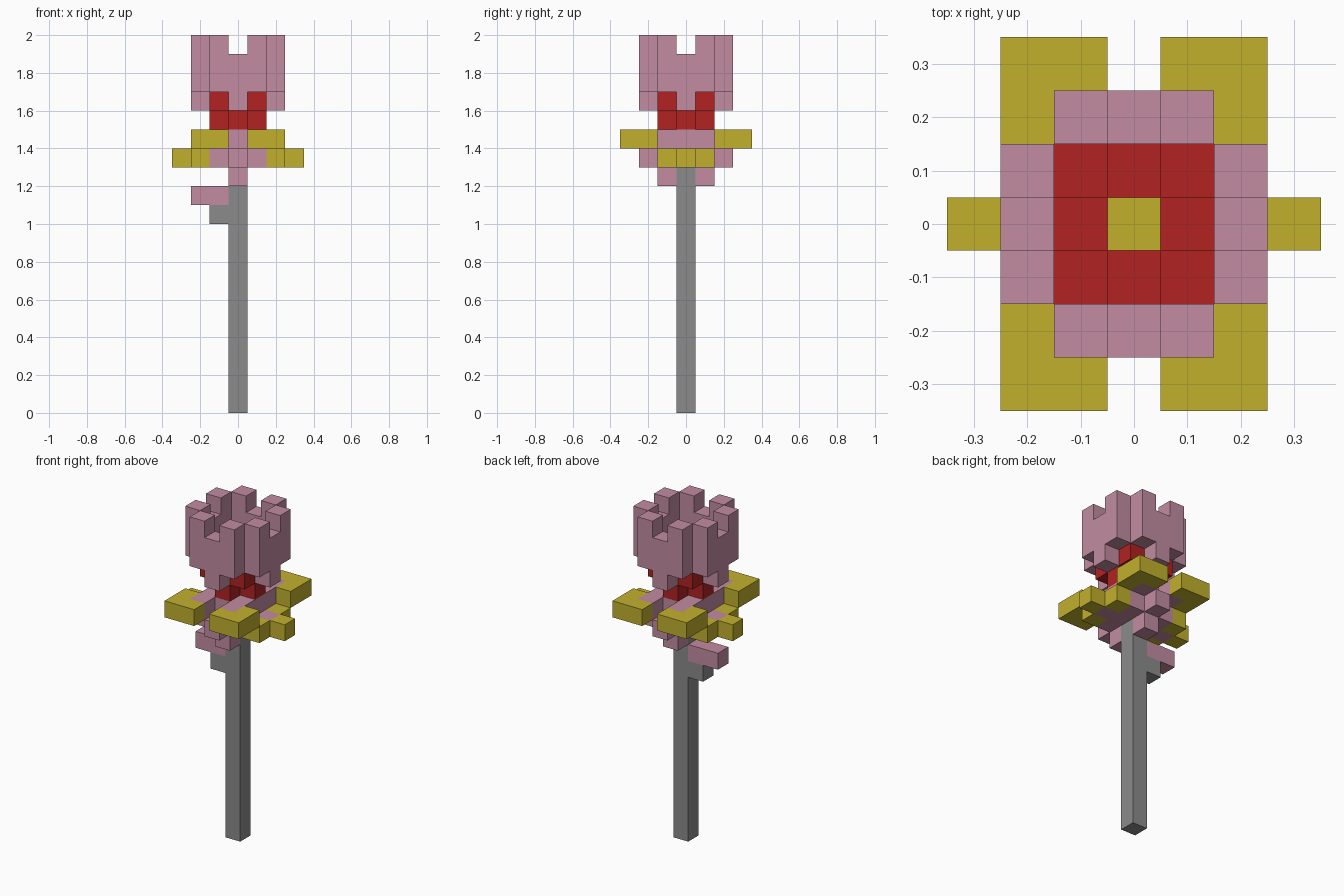
import bpy, bmesh
from mathutils import Vector

default = bpy.data.objects.get("Cube")
if default:
    bpy.data.objects.remove(default)

UNIT = 0.1  # edge of one block


def material(name, rgb):
    linear = [((c / 255 + 0.055) / 1.055) ** 2.4 for c in rgb] + [1.0]
    mat = bpy.data.materials.new(name)
    mat.use_nodes = True
    mat.diffuse_color = linear
    mat.node_tree.nodes["Principled BSDF"].inputs["Base Color"].default_value = linear
    return mat


grey = material("stem grey", (139, 139, 139))
pink = material("petal pink", (194, 140, 161))
yellow = material("petal tip yellow", (194, 176, 45))
red = material("heart red", (178, 34, 34))

parts = {}     # part name -> (material, blocks)
occupied = {}  # block -> part name


def fill(name, mat, xs, ys, zs, mirror=False):
    """Fill a block range, optionally mirrored in x and y; later parts win."""
    blocks = parts.setdefault(name, (mat, set()))[1]
    signs = (1, -1) if mirror else (1,)
    for x in range(xs[0], xs[1] + 1):
        for y in range(ys[0], ys[1] + 1):
            for z in range(zs[0], zs[1] + 1):
                for sx in signs:
                    for sy in signs:
                        cell = (x * sx, y * sy, z)
                        if cell in occupied:
                            parts[occupied[cell]][1].discard(cell)
                        blocks.add(cell)
                        occupied[cell] = name


# Stem and side leaf
fill("stem", grey, (0, 0), (0, 0), (0, 12))
fill("leaf_stalk", grey, (-1, -1), (0, 0), (10, 10))
fill("leaf", pink, (-2, -1), (0, 0), (11, 11))

# Flower base
fill("flower_base", pink, (0, 0), (1, 1), (12, 12), True)
fill("flower_base", pink, (-1, 1), (-1, 1), (13, 14))
fill("flower_base", pink, (0, 0), (2, 2), (13, 13), True)

# Lower side petals with yellow tips
fill("side_petals", pink, (2, 2), (0, 0), (13, 13), True)
fill("side_petal_tips", yellow, (2, 2), (1, 1), (13, 13), True)
fill("side_petal_tips", yellow, (3, 3), (0, 0), (13, 13), True)

# Corner petals with yellow tips
fill("corner_petal_tips", yellow, (1, 2), (2, 3), (14, 14), True)
fill("corner_petals", pink, (1, 1), (2, 2), (14, 14), True)

# Red heart and pistil
fill("heart", red, (0, 1), (0, 0), (15, 15), True)
fill("heart", red, (0, 0), (1, 1), (15, 15), True)
fill("heart", red, (1, 1), (1, 1), (16, 16), True)
fill("pistil", yellow, (0, 0), (0, 0), (16, 16))

# Cup of upright petals with notched rim
fill("cup", pink, (0, 0), (2, 2), (16, 18), True)
fill("cup", pink, (2, 2), (0, 0), (16, 18), True)
fill("cup", pink, (1, 1), (2, 2), (17, 19), True)
fill("cup", pink, (2, 2), (1, 1), (17, 19), True)


def build(name, mat, blocks):
    """Mesh only the exposed block faces of a part."""
    bm = bmesh.new()
    for cell in sorted(blocks):
        centre = Vector(cell) + Vector((0, 0, 0.5))
        for axis in range(3):
            for sign in (1, -1):
                n = Vector((0, 0, 0))
                n[axis] = sign
                if tuple(int(c + d) for c, d in zip(cell, n)) in occupied:
                    continue
                u = Vector((0, 0, 0))
                u[(axis + 1) % 3] = 1
                v = n.cross(u)
                corners = (-u - v, u - v, u + v, v - u)
                bm.faces.new([bm.verts.new((centre + (n + c) / 2) * UNIT) for c in corners])
    bmesh.ops.remove_doubles(bm, verts=bm.verts, dist=UNIT / 100)
    mesh = bpy.data.meshes.new(name)
    bm.to_mesh(mesh)
    bm.free()
    mesh.materials.append(mat)
    bpy.context.collection.objects.link(bpy.data.objects.new(name, mesh))


for part, (mat, blocks) in parts.items():
    build(part, mat, blocks)
